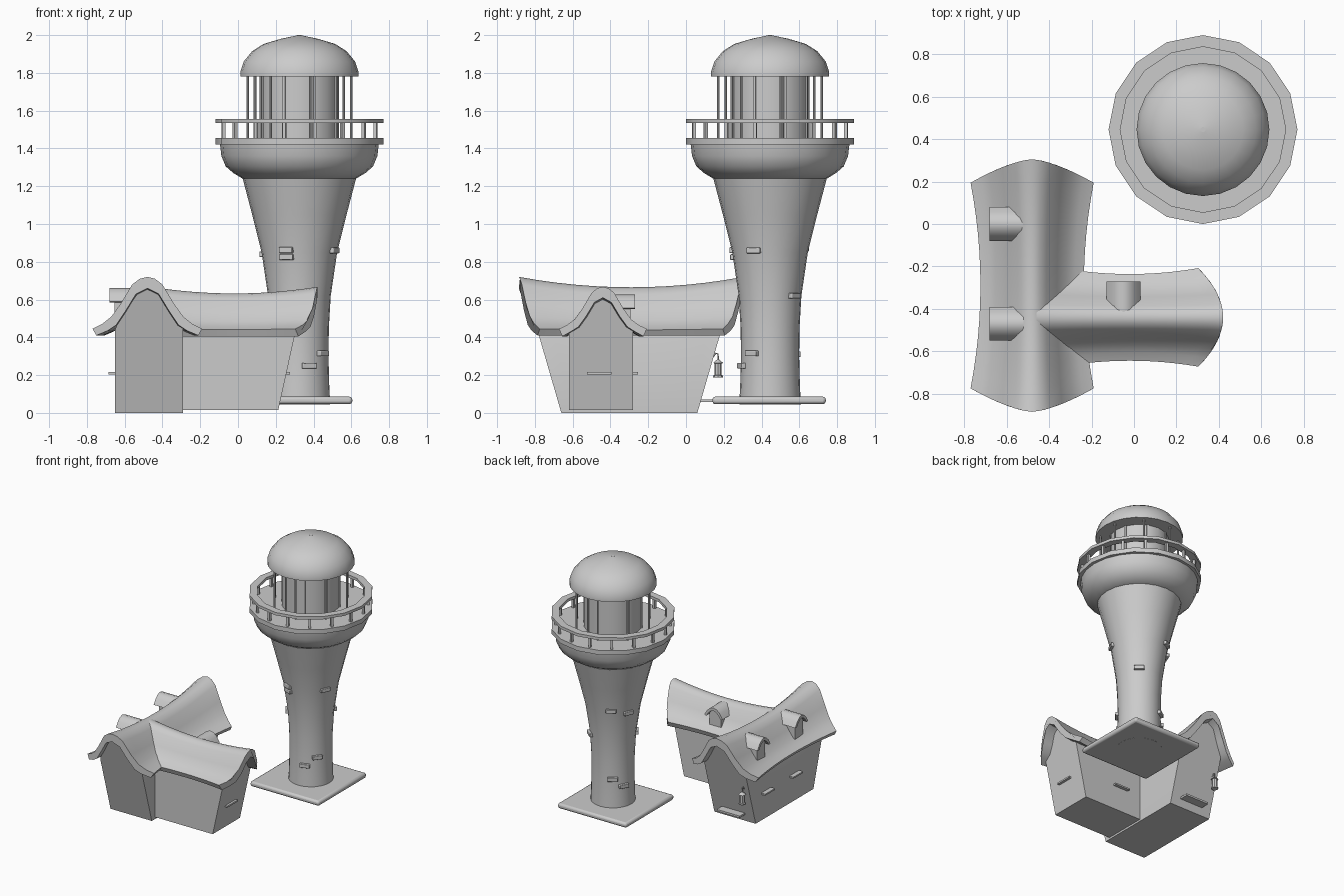
import bpy, bmesh, math
from mathutils import Matrix, Vector

if "Cube" in bpy.data.objects:
    bpy.data.objects.remove(bpy.data.objects["Cube"])

TX, TY = 0.325, 0.445   # tower axis


def finish(name, bm):
    bmesh.ops.recalc_face_normals(bm, faces=bm.faces)
    me = bpy.data.meshes.new(name)
    bm.to_mesh(me)
    bm.free()
    ob = bpy.data.objects.new(name, me)
    bpy.context.collection.objects.link(ob)
    return ob


def lathe(name, prof, n, loc=(TX, TY, 0), ring=False):
    """Turn (radius, z) points about a vertical axis; ring closes the profile."""
    bm = bmesh.new()
    rows = [[bm.verts.new((r * math.cos(2 * math.pi * i / n), r * math.sin(2 * math.pi * i / n), z))
             for i in range(n)] for r, z in prof]
    for k in range(len(rows) if ring else len(rows) - 1):
        a, b = rows[k], rows[(k + 1) % len(rows)]
        for i in range(n):
            j = (i + 1) % n
            bm.faces.new((a[i], a[j], b[j], b[i]))
    if not ring:
        bm.faces.new(rows[0])
        bm.faces.new(rows[-1])
    ob = finish(name, bm)
    ob.location = loc
    return ob


def box(name, loc, size, rot=0, bevel=0):
    bm = bmesh.new()
    bmesh.ops.create_cube(bm, size=1, matrix=Matrix.Diagonal((*size, 1)))
    ob = finish(name, bm)
    ob.location = loc
    ob.rotation_euler.z = rot
    if bevel:
        m = ob.modifiers.new("bevel", 'BEVEL')
        m.width = bevel
        m.segments = 2
    return ob


def loft(name, section, ts, fn):
    """Sweep a closed (offset, z) section through stations t, mapped by fn."""
    bm = bmesh.new()
    rows = [[bm.verts.new(fn(o, z, t)) for o, z in section] for t in ts]
    n = len(section)
    for a, b in zip(rows, rows[1:]):
        for i in range(n):
            j = (i + 1) % n
            bm.faces.new((a[i], a[j], b[j], b[i]))
    bm.faces.new(rows[0])
    bm.faces.new(rows[-1])
    return finish(name, bm)


def mirror(half):
    return [(-o, z) for o, z in reversed(half) if o > 0] + list(half)


def shell(top, under):
    return mirror(top) + mirror(under)[::-1]


# ---- tower -------------------------------------------------------------
box("tower_base", (TX - 0.02, TY - 0.005, 0.066), (0.6, 0.6, 0.04), bevel=0.015)
lathe("tower_shaft", [(0.163, 0.045), (0.158, 0.15), (0.154, 0.3), (0.156, 0.45), (0.166, 0.62),
                      (0.2, 0.85), (0.25, 1.05), (0.3, 1.24)], 24)
lathe("gallery_bowl", [(0.3, 1.24), (0.35, 1.27), (0.39, 1.305), (0.413, 1.36), (0.42, 1.42)], 24)
lathe("gallery_floor", [(0.445, 1.42), (0.445, 1.455)], 16)
lathe("gallery_rail", [(0.39, 1.535), (0.445, 1.535), (0.445, 1.557), (0.39, 1.557)], 16, ring=True)
for i in range(16):
    a = math.radians(11.25 + 22.5 * i)
    box("rail_post", (TX + 0.41 * math.cos(a), TY + 0.41 * math.sin(a), 1.495), (0.018, 0.018, 0.09), a)
lathe("lantern_room", [(0.21, 1.45), (0.21, 1.785)], 16)
for i in range(8):
    a = math.radians(12 + 45 * i)
    lathe("canopy_post", [(0.007, 1.45), (0.007, 1.79)], 8,
          (TX + 0.28 * math.cos(a), TY + 0.28 * math.sin(a), 0))
    a += math.radians(10)
    box("lamp_mullion", (TX + 0.208 * math.cos(a), TY + 0.208 * math.sin(a), 1.615), (0.015, 0.015, 0.33), a)
lathe("dome", [(0.295, 1.78), (0.313, 1.78), (0.313, 1.805), (0.295, 1.86), (0.25, 1.915), (0.19, 1.953),
               (0.1, 1.98), (0.015, 1.998)], 24)
lathe("dome_tip", [(0.012, 1.985), (0.012, 2.0)], 10)

# raised stones on the shaft: (angle, height, radius there)
for ang, z, r in [(-110, .862, .2), (-110, .825, .195), (-25, .86, .2), (50, .62, .166), (-38, .315, .154),
                  (-71, .25, .155), (121, .87, .203), (158, .84, .198), (124, .31, .154), (154, .25, .155),
                  (215, .62, .166)]:
    a = math.radians(ang)
    box("raised_stone", (TX + r * math.cos(a), TY + r * math.sin(a), z), (0.035, 0.075, 0.03), a, 0.004)


# ---- cottage -----------------------------------------------------------
def lift(z, t, sag):
    """Ridge sags towards the middle, eaves stay level."""
    w = min(max((z - 0.42) / 0.25, 0), 1)
    return z - sag * (1 - t * t) * w


ts = [i / 6 - 1 for i in range(13)]
CX, CY = -0.48, -0.44


def main_roof(o, z, t):
    half = 0.595 - 0.105 * (abs(o) / 0.28) ** 1.5
    return Vector((CX + o * (0.84 + 0.16 * t * t), -0.29 + t * half, lift(z, t, 0.055)))


def main_wall(o, z, t):
    return Vector((-0.47 + o, -0.30 + t * (0.36 + 0.29 * z), lift(z, t, 0.055)))


def side_roof(o, z, t):
    half = 0.44 - 0.11 * (abs(o) / 0.225) ** 2
    return Vector((-0.02 + t * half, CY + o * (0.88 + 0.12 * t * t), lift(z, t, 0.035)))


def side_wall(o, z, t):
    half = 0.23 + 0.22 * z if t > 0 else 0.35
    return Vector((-0.02 + t * half, -0.45 + o, lift(z, t, 0.035)))


loft("main_roof", shell([(0, .72), (.04, .71), (.08, .68), (.14, .58), (.19, .51), (.24, .47), (.29, .445)],
                        [(0, .66), (.06, .63), (.115, .54), (.165, .465), (.21, .435), (.27, .41)]), ts, main_roof)
loft("main_walls", mirror([(0, .67), (.06, .635), (.12, .545), (.17, .47), (.18, .44), (.18, 0)]), ts, main_wall)
loft("side_roof", shell([(0, .667), (.03, .66), (.06, .635), (.11, .55), (.15, .495), (.19, .465), (.232, .445)],
                        [(0, .61), (.045, .585), (.09, .51), (.13, .455), (.17, .43), (.215, .405)]), ts, side_roof)
loft("side_walls", mirror([(0, .62), (.045, .59), (.09, .52), (.13, .465), (.17, .44), (.17, .015)]), ts, side_wall)


# dormers, built facing +x then turned
def dormer(loc, rot):
    fn = lambda o, z, t: Vector((t, o, z))
    for ob in (loft("dormer_roof", shell([(0, .662), (.03, .653), (.055, .63), (.08, .59)],
                                         [(0, .64), (.025, .63), (.045, .61), (.062, .585)]), (0.04, 0.2), fn),
               loft("dormer_wall", mirror([(0, .645), (.03, .632), (.05, .605), (.05, .46)]), (0.06, 0.175), fn)):
        ob.location = loc
        ob.rotation_euler.z = rot


dormer((CX, 0, 0), math.pi)
dormer((CX, -0.47, 0), math.pi)
dormer((-0.05, CY - 0.03, -0.035), math.pi / 2)

# window sills, doorstep
for loc, size in [((-.66, -.07, .21), (.05, .12, .012)), ((-.66, -.42, .21), (.05, .12, .012)),
                  ((.26, -.46, .21), (.03, .13, .012)), ((-.11, -.275, .21), (.13, .04, .012))]:
    box("window_sill", loc, size)
box("doorstep", (-0.47, 0.085, 0.064), (0.2, 0.12, 0.015))

# hanging lamp by the door
lathe("door_lamp", [(.026, .188), (.026, .197), (.019, .2), (.019, .262), (.027, .264), (.006, .282)], 8, (-.61, .17, 0))
cu = bpy.data.curves.new("lamp_hook", 'CURVE')
cu.dimensions = '3D'
cu.bevel_depth = 0.004
cu.bevel_resolution = 1
sp = cu.splines.new('POLY')
pts = [(.13, .28), (.15, .305), (.158, .316), (.168, .312), (.17, .3), (.17, .278)]
sp.points.add(len(pts) - 1)
for p, (y, z) in zip(sp.points, pts):
    p.co = (-.61, y, z, 1)
bpy.context.collection.objects.link(bpy.data.objects.new("lamp_hook", cu))

# smooth shading with sharp edges kept
for ob in bpy.context.scene.objects:
    ob.select_set(ob.type == 'MESH')
    if ob.type == 'MESH':
        bpy.context.view_layer.objects.active = ob
bpy.ops.object.shade_smooth_by_angle(angle=math.radians(35))
